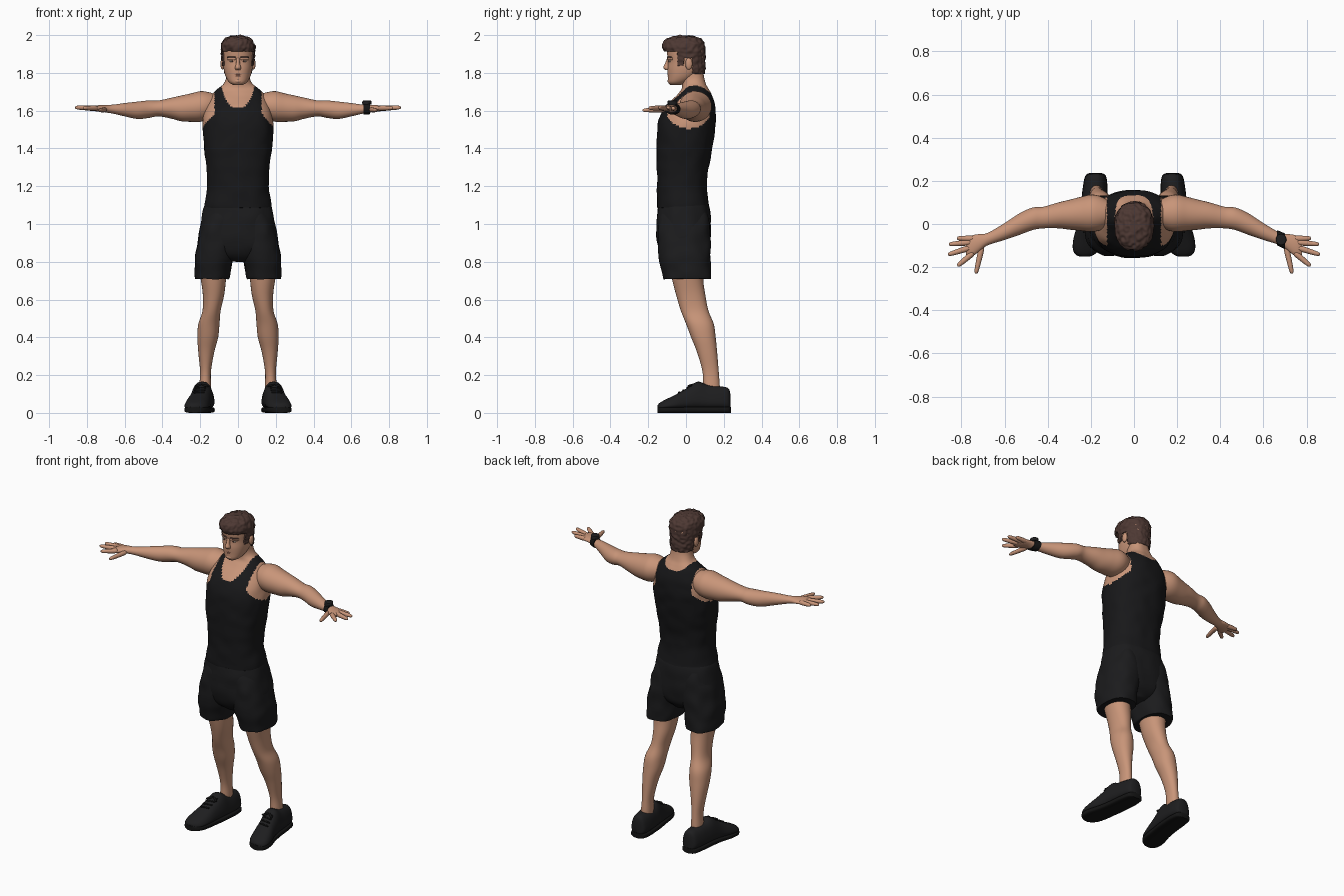
import bpy, bmesh, math
from mathutils import Vector, noise

if "Cube" in bpy.data.objects:
    bpy.data.objects.remove(bpy.data.objects["Cube"], do_unlink=True)

X, Y, Z = Vector((1, 0, 0)), Vector((0, 1, 0)), Vector((0, 0, 1))


def material(name, r, g, b):
    mat = bpy.data.materials.new(name)
    mat.use_nodes = True
    mat.diffuse_color = (r, g, b, 1)
    bsdf = mat.node_tree.nodes["Principled BSDF"]
    bsdf.inputs["Base Color"].default_value = (r, g, b, 1)
    bsdf.inputs["Roughness"].default_value = 0.8
    return mat


skin = material("skin", 0.58, 0.30, 0.19)
lip_pink = material("lip pink", 0.42, 0.18, 0.12)
hair_brown = material("hair brown", 0.075, 0.04, 0.033)
cloth_black = material("cloth black", 0.009, 0.009, 0.01)
shorts_black = material("shorts black", 0.011, 0.011, 0.012)
shoe_black = material("shoe black", 0.013, 0.013, 0.014)
sole_black = material("sole black", 0.007, 0.007, 0.007)
eye_white = material("eye white", 0.5, 0.42, 0.36)


def finish(name, bm, mats, mirror=False):
    """Turn a bmesh into a smooth-shaded object, mirrored across x if asked."""
    bmesh.ops.recalc_face_normals(bm, faces=bm.faces)
    mesh = bpy.data.meshes.new(name)
    bm.to_mesh(mesh)
    bm.free()
    for mat in mats:
        mesh.materials.append(mat)
    obj = bpy.data.objects.new(name, mesh)
    bpy.context.collection.objects.link(obj)
    for other in bpy.context.selected_objects:
        other.select_set(False)
    obj.select_set(True)
    bpy.context.view_layer.objects.active = obj
    bpy.ops.object.shade_smooth_by_angle(angle=math.radians(50))
    if mirror:
        mod = obj.modifiers.new("mirror", "MIRROR")
        mod.use_mirror_merge = False
    return obj


def smooth_path(sections, steps):
    """Catmull-Rom interpolation of every section value."""
    rows = [Vector(s) for s in sections]
    out = []
    for i in range(len(rows) - 1):
        p0, p1, p2 = rows[max(i - 1, 0)], rows[i], rows[i + 1]
        p3 = rows[min(i + 2, len(rows) - 1)]
        for k in range(steps):
            t = k / steps
            out.append(p1 + 0.5 * t * (p2 - p0 + t * (2 * p0 - 5 * p1 + 4 * p2 - p3
                       + t * (3 * (p1 - p2) + p3 - p0))))
    return out + [rows[-1]]


def loft(name, sections, mats, u=X, v=Y, sides=32, steps=5, power=2, taper=0,
         mirror=False, rough=0, grain=14, paint=None, keep=None):
    """Skin rounded rings; a section is x, y, z, radius along u, radius along v."""
    bm = bmesh.new()
    rings = []
    for x, y, z, ru, rv in smooth_path(sections, steps):
        ring = []
        for k in range(sides):
            a = math.tau * k / sides
            c, s = (math.copysign(abs(f) ** (2 / power), f) for f in (math.cos(a), math.sin(a)))
            ring.append(bm.verts.new(Vector((x, y, z)) + u * ru * c * (1 - taper * s) + v * rv * s))
        rings.append(ring)
    for low, high in zip(rings, rings[1:]):
        for k in range(sides):
            n = (k + 1) % sides
            bm.faces.new((low[k], low[n], high[n], high[k]))
    bm.faces.new(rings[0])
    bm.faces.new(rings[-1])
    bmesh.ops.recalc_face_normals(bm, faces=bm.faces)
    bm.normal_update()
    if rough:
        for vert in bm.verts:
            vert.co += vert.normal * rough * noise.noise(vert.co * grain)
    if paint:
        for face in bm.faces:
            face.material_index = paint(face.calc_center_median())
    if keep:
        drop = [f for f in bm.faces if not keep(f.calc_center_median())]
        bmesh.ops.delete(bm, geom=drop, context="FACES")
    return finish(name, bm, mats, mirror)


def rod(name, a, b, r0, r1, mat, mirror=True):
    """Tapered round-ended rod from a to b."""
    a, b = Vector(a), Vector(b)
    side = (b - a).cross(Z).normalized()
    up = side.cross(b - a).normalized()
    spots = [(0, r0 * 0.4), (0.08, r0 * 0.9), (0.5, (r0 + r1) / 2), (0.9, r1 * 0.9), (1, r1 * 0.35)]
    loft(name, [(*a.lerp(b, t), r, r) for t, r in spots], [mat], side, up, 12, 3, mirror=mirror)


def ball(name, centre, size, mat, mirror=False):
    bm = bmesh.new()
    bmesh.ops.create_uvsphere(bm, u_segments=20, v_segments=12, radius=1)
    bmesh.ops.scale(bm, vec=size, verts=bm.verts)
    bmesh.ops.translate(bm, vec=centre, verts=bm.verts)
    return finish(name, bm, [mat], mirror)


# Torso: a tank top with the neckline and armholes showing skin
def tank_paint(p):
    base = 1.615 if p.y < 0.04 else 1.69
    neckline = base + (1.738 - base) * min(1, (abs(p.x) / 0.09) ** 3)
    armhole = ((p.y - 0.015) / 0.12) ** 2 + ((p.z - 1.61) / 0.105) ** 2 < 1
    return int(p.z > neckline or (armhole and abs(p.x) > 0.125))


loft("tank_top_torso", [
    (0, -.014, 1.085, .178, .138), (0, -.016, 1.11, .176, .137), (0, -.02, 1.2, .163, .132),
    (0, -.018, 1.3, .168, .137), (0, -.008, 1.4, .18, .147), (0, 0, 1.5, .187, .152),
    (0, .008, 1.56, .184, .149), (0, .02, 1.61, .172, .137), (0, .034, 1.65, .155, .115),
    (0, .045, 1.69, .133, .088), (0, .048, 1.715, .108, .071), (0, .042, 1.74, .078, .063),
    (0, .036, 1.77, .064, .06), (0, .035, 1.81, .06, .056)],
    [cloth_black, skin], sides=96, steps=7, power=2.35, rough=.005, paint=tank_paint)

# Shorts: hip section and two loose legs
loft("shorts_hips", [
    (0, -.01, .80, .05, .08), (0, -.01, .84, .15, .12), (0, -.012, .9, .208, .141),
    (0, -.012, 1.0, .197, .143), (0, -.012, 1.08, .182, .137), (0, -.012, 1.105, .172, .13)],
    [shorts_black], sides=64, power=2.4, rough=.006)
loft("shorts_leg", [
    (.137, .008, .71, .088, .124), (.135, .006, .725, .092, .126), (.128, -.004, .8, .1, .136),
    (.112, -.01, .9, .103, .138), (.098, -.012, 1.0, .095, .134), (.09, -.012, 1.06, .08, .12)],
    [shorts_black], sides=48, power=2.4, rough=.008, mirror=True)

# Legs
loft("leg", [
    (.135, 0, .8, .08, .092), (.13, .01, .7, .066, .082), (.13, .026, .62, .056, .077),
    (.14, .046, .54, .048, .073), (.154, .074, .47, .056, .073), (.16, .092, .4, .055, .065),
    (.168, .112, .32, .042, .053), (.172, .13, .22, .029, .043), (.174, .135, .14, .031, .044),
    (.176, .135, .08, .031, .044)], [skin], sides=32, power=2.15, mirror=True)

# Shoes: upper, sole and laces
foot = [(.235, .178, .018, .10), (.222, .178, .043, .132), (.17, .18, .053, .142),
        (.11, .185, .055, .15), (.06, .19, .056, .165), (0, .2, .057, .128),
        (-.06, .213, .062, .094), (-.11, .222, .058, .07), (-.138, .227, .042, .054),
        (-.15, .228, .018, .042)]
loft("shoe_upper", [(x, y, top / 2 + .01, w, top / 2 - .01) for y, x, w, top in foot],
     [shoe_black], X, Z, 40, 5, 2.7, .22, mirror=True)
loft("shoe_sole", [(x, y * 1.01, .016, w + .004, .016) for y, x, w, top in foot],
     [sole_black], X, Z, 32, 5, 4, mirror=True)
for i in range(4):
    y, z, x = .035 - .022 * i, .152 - .012 * i, .195 + .004 * i
    rod("shoe_lace", (x - .03, y, z - .008), (x + .03, y - .008, z - .008), .005, .005, sole_black)
for side in (-1, 1):
    rod("lace_bow", (.193, .035, .15), (.193 + side * .035, .01, .14), .006, .006, sole_black)

# Arms run from inside the shoulder to the palm
loft("arm", [
    (.11, .05, 1.63, .055, .055), (.16, .05, 1.625, .08, .074), (.2, .05, 1.622, .086, .081),
    (.25, .047, 1.616, .078, .075), (.3, .043, 1.612, .069, .068), (.35, .04, 1.613, .06, .056),
    (.42, .03, 1.612, .05, .042), (.47, .024, 1.608, .052, .046), (.53, 0, 1.602, .05, .046),
    (.6, -.035, 1.605, .039, .035), (.66, -.062, 1.608, .03, .024), (.69, -.075, 1.61, .03, .021),
    (.72, -.088, 1.612, .041, .018), (.755, -.103, 1.612, .049, .015),
    (.778, -.108, 1.612, .036, .009)], [skin], Y, Z, 32, 5, mirror=True)

# Fingers and thumb
for name, a, b in [
        ("little_finger", (.745, -.068, 1.612), (.82, -.066, 1.612)),
        ("ring_finger", (.755, -.085, 1.613), (.858, -.094, 1.616)),
        ("middle_finger", (.76, -.11, 1.613), (.862, -.142, 1.617)),
        ("index_finger", (.745, -.133, 1.613), (.818, -.195, 1.614)),
        ("thumb", (.705, -.105, 1.605), (.733, -.23, 1.602))]:
    rod(name, a, b, .0145, .0105, skin)

# Wristwatch on the left wrist only
loft("watch_band", [(.664, -.064, 1.609, .035, .03), (.682, -.072, 1.61, .036, .031),
                    (.7, -.08, 1.611, .036, .029)], [sole_black], Y, Z, 28, 4)
loft("watch_case", [(.682, -.072, 1.632, .024, .026), (.682, -.072, 1.65, .024, .026),
                    (.682, -.072, 1.653, .019, .021)], [shoe_black], sides=28, steps=3)

# Head
loft("head", [
    (0, -.055, 1.735, .024, .026), (0, -.043, 1.75, .047, .051), (0, -.02, 1.78, .065, .076),
    (0, -.002, 1.82, .076, .096), (0, 0, 1.86, .079, .095), (0, 0, 1.9, .082, .1),
    (0, -.002, 1.94, .08, .1), (0, -.004, 1.97, .06, .08), (0, -.004, 1.985, .03, .04)],
    [skin], sides=48, power=2.2)
loft("nose", [(0, -.092, 1.878, .009, .008), (0, -.098, 1.85, .01, .013),
              (0, -.1, 1.828, .016, .02), (0, -.096, 1.815, .013, .012)], [skin], sides=16)
ball("upper_lip", (0, -.089, 1.791), (.024, .009, .005), lip_pink)
ball("lower_lip", (0, -.088, 1.783), (.021, .01, .005), lip_pink)
ball("chin", (0, -.078, 1.757), (.026, .02, .015), skin)
ball("ear", (.082, .015, 1.848), (.011, .019, .031), skin, True)
ball("eye", (.031, -.083, 1.862), (.013, .009, .006), eye_white, True)
ball("iris", (.031, -.0885, 1.862), (.005, .005, .005), hair_brown, True)
rod("brow_ridge", (.01, -.092, 1.876), (.058, -.072, 1.876), .011, .009, skin)
rod("eyebrow", (.013, -.098, 1.882), (.058, -.077, 1.882), .006, .005, hair_brown)


# Hair: a shell trimmed along forehead, sideburns, ears and nape
def above_hairline(p):
    if p.y < -.045:
        return p.z > 1.915
    if p.y < -.012:
        return p.z > 1.838
    return p.z > (1.877 if p.y < .035 else 1.795)


hair = loft("hair", [
    (0, .03, 1.78, .066, .066), (0, .006, 1.82, .08, .096), (0, 0, 1.86, .085, .101),
    (0, -.004, 1.9, .089, .107), (0, -.011, 1.94, .09, .113), (0, -.012, 1.97, .079, .102),
    (0, -.01, 1.988, .055, .072), (0, -.01, 1.997, .02, .026)],
    [hair_brown], sides=96, steps=9, power=2.15, rough=.007, grain=55, keep=above_hairline)
shell = hair.modifiers.new("thickness", "SOLIDIFY")
shell.thickness = .012
shell.offset = -1
